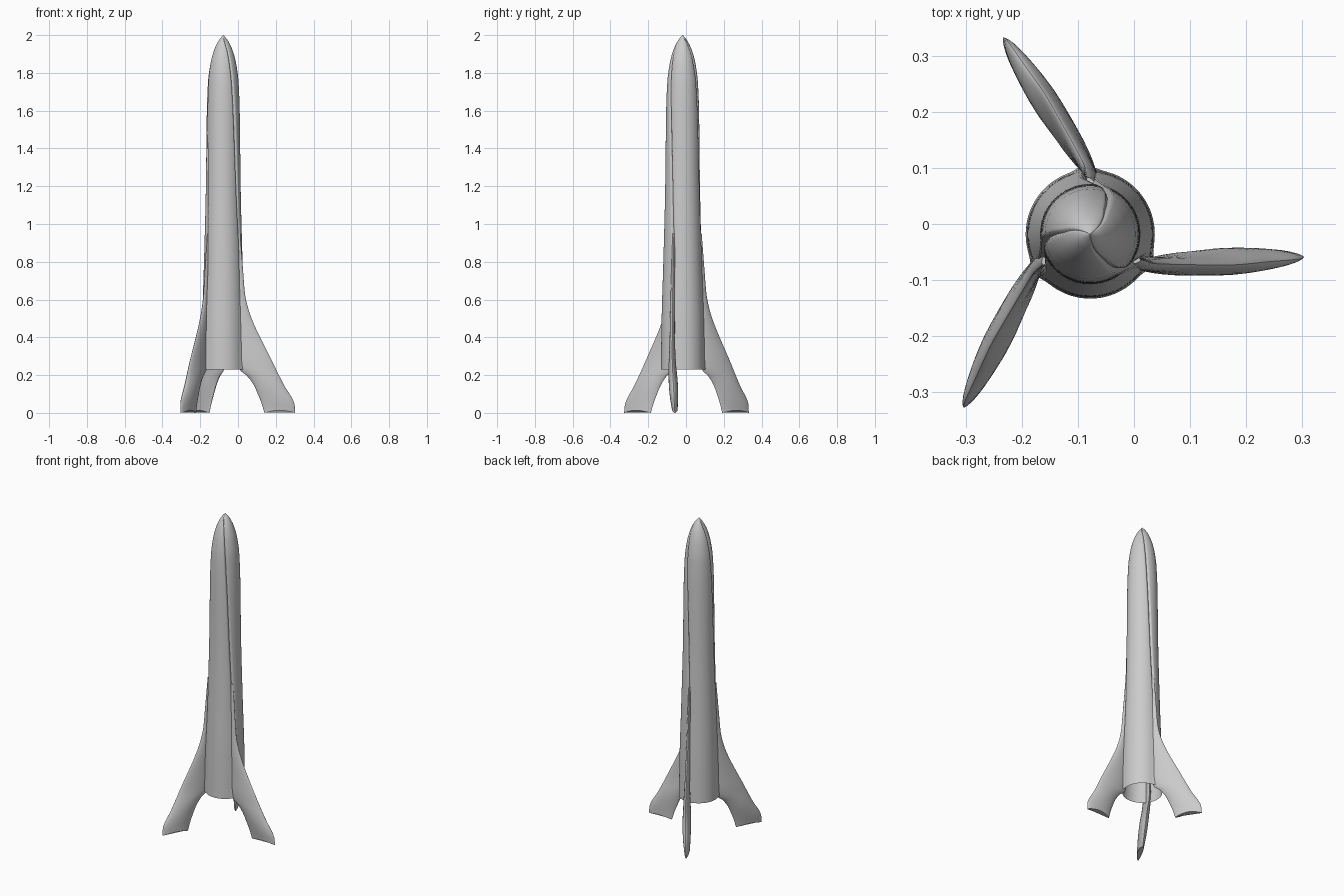
import bpy, bmesh, math
from mathutils import Vector

cube = bpy.data.objects.get("Cube")
if cube:
    bpy.data.objects.remove(cube, do_unlink=True)

AXIS = Vector((-0.078, -0.018, 0))

grey = bpy.data.materials.new("light grey")
grey.use_nodes = True
grey.diffuse_color = (0.6, 0.6, 0.6, 1)
grey.node_tree.nodes["Principled BSDF"].inputs["Base Color"].default_value = (0.6, 0.6, 0.6, 1)


def sample(points, z):
    """Smooth (monotone cubic) value at height z from (height, value) pairs."""
    if z <= points[0][0]:
        return points[0][1]
    slopes = [(b[1] - a[1]) / (b[0] - a[0]) for a, b in zip(points, points[1:])]

    def tangent(i):
        if i == 0 or i == len(slopes):
            return slopes[min(i, len(slopes) - 1)]
        s, t = slopes[i - 1], slopes[i]
        return 0 if s * t <= 0 else 2 * s * t / (s + t)

    for i, (a, b) in enumerate(zip(points, points[1:])):
        if z <= b[0]:
            h = b[0] - a[0]
            t = (z - a[0]) / h
            return (a[1] * (1 + 2 * t) * (1 - t) ** 2 + b[1] * t * t * (3 - 2 * t)
                    + h * t * (1 - t) * ((1 - t) * tangent(i) - t * tangent(i + 1)))
    return points[-1][1]


def loft(name, rings, cap_start=False, cap_end=False, angle=40):
    """Skin a list of closed point loops."""
    bm = bmesh.new()
    loops = [[bm.verts.new(p) for p in ring] for ring in rings]
    n = len(loops[0])
    for a, b in zip(loops, loops[1:]):
        for i in range(n):
            j = (i + 1) % n
            bm.faces.new((a[i], a[j], b[j], b[i]))
    if cap_start:
        bm.faces.new(loops[0][::-1])
    if cap_end:
        bm.faces.new(loops[-1])
    bmesh.ops.recalc_face_normals(bm, faces=bm.faces)
    mesh = bpy.data.meshes.new(name)
    bm.to_mesh(mesh)
    bm.free()
    mesh.materials.append(grey)
    obj = bpy.data.objects.new(name, mesh)
    bpy.context.collection.objects.link(obj)
    bpy.ops.object.select_all(action="DESELECT")
    obj.select_set(True)
    bpy.context.view_layer.objects.active = obj
    bpy.ops.object.shade_smooth_by_angle(angle=math.radians(angle))
    return obj


# Hollow body: pointed nose, open tail, three grooves that twist down to the fins
RADIUS = [(0.23, 0.115), (0.5, 0.111), (0.8, 0.102), (1.2, 0.092), (1.6, 0.087),
          (1.75, 0.081), (1.85, 0.068), (1.92, 0.049), (1.97, 0.025), (2.0, 0.001)]
TWIST = [(0.23, -26), (0.7, -27), (1.2, -38), (1.6, -49), (1.9, -62), (2.0, -85)]
SIDES = 144


def body_ring(z):
    radius = sample(RADIUS, z)
    groove = math.radians(sample(TWIST, z))
    depth = 0.09 * min(1, max(0, (z - 0.3) / 0.5))
    flare = 0.1 * max(0, 1 - z / 0.8)
    ring = []
    for i in range(SIDES):
        offset = (i / SIDES * 120 * 3 + 60) % 120 - 60
        r = radius * (1 - depth * math.exp(-(offset / 3.5) ** 2)
                      + flare * math.exp(-(offset / 9) ** 2))
        a = groove + i / SIDES * math.tau
        ring.append(AXIS + Vector((r * math.cos(a), r * math.sin(a), z)))
    return ring


heights = [0.23 + 1.47 * i / 40 for i in range(40)]
heights += [1.7 + 0.3 * math.sin(i / 24 * math.pi / 2) for i in range(25)]
loft("body", [body_ring(z) for z in heights], cap_end=True)

# Swept fins: leaf-shaped horizontal sections, thin at both edges
OUTER = [(0, 0.381), (0.04, 0.378), (0.15, 0.320), (0.27, 0.260), (0.5, 0.150),
         (0.56, 0.130), (0.63, 0.115), (0.75, 0.105), (0.95, 0.090)]
INNER = [(0, 0.218), (0.05, 0.203), (0.1, 0.183), (0.15, 0.160), (0.2, 0.122),
         (0.225, 0.090), (0.3, 0.070), (0.95, 0.060)]
THICK = [(0, 0.030), (0.15, 0.048), (0.25, 0.040), (0.4, 0.028), (0.95, 0.014)]
MIDDLE = [(0, -0.041), (0.15, -0.049), (0.3, -0.055), (0.6, -0.053), (0.95, -0.046)]
STEPS = 16


def fin_ring(z, turn):
    inner, outer = sample(INNER, z), sample(OUTER, z)
    thick, middle = sample(THICK, z), sample(MIDDLE, z)
    arch = 0.014 * max(0, 1 - z / 0.06)
    ring = []
    for i in range(2 * STEPS):
        a = math.pi * i / STEPS
        u = 0.5 - 0.5 * math.cos(a)
        y = middle + thick / 2 * math.sin(a) * abs(math.sin(a)) ** 0.3
        x = inner + (outer - inner) * u
        p = Vector((x, y, z + arch * math.sin(math.pi * u)))
        c, s = math.cos(turn), math.sin(turn)
        ring.append(AXIS + Vector((c * p.x - s * p.y, s * p.x + c * p.y, p.z)))
    return ring


fin_heights = [0.95 * (i / 40) ** 1.3 for i in range(41)]
for k, name in enumerate(("left_fin", "back_fin", "front_fin")):
    rings = [fin_ring(z, k * math.tau / 3) for z in fin_heights]
    loft(name, rings, cap_start=True, cap_end=True)
